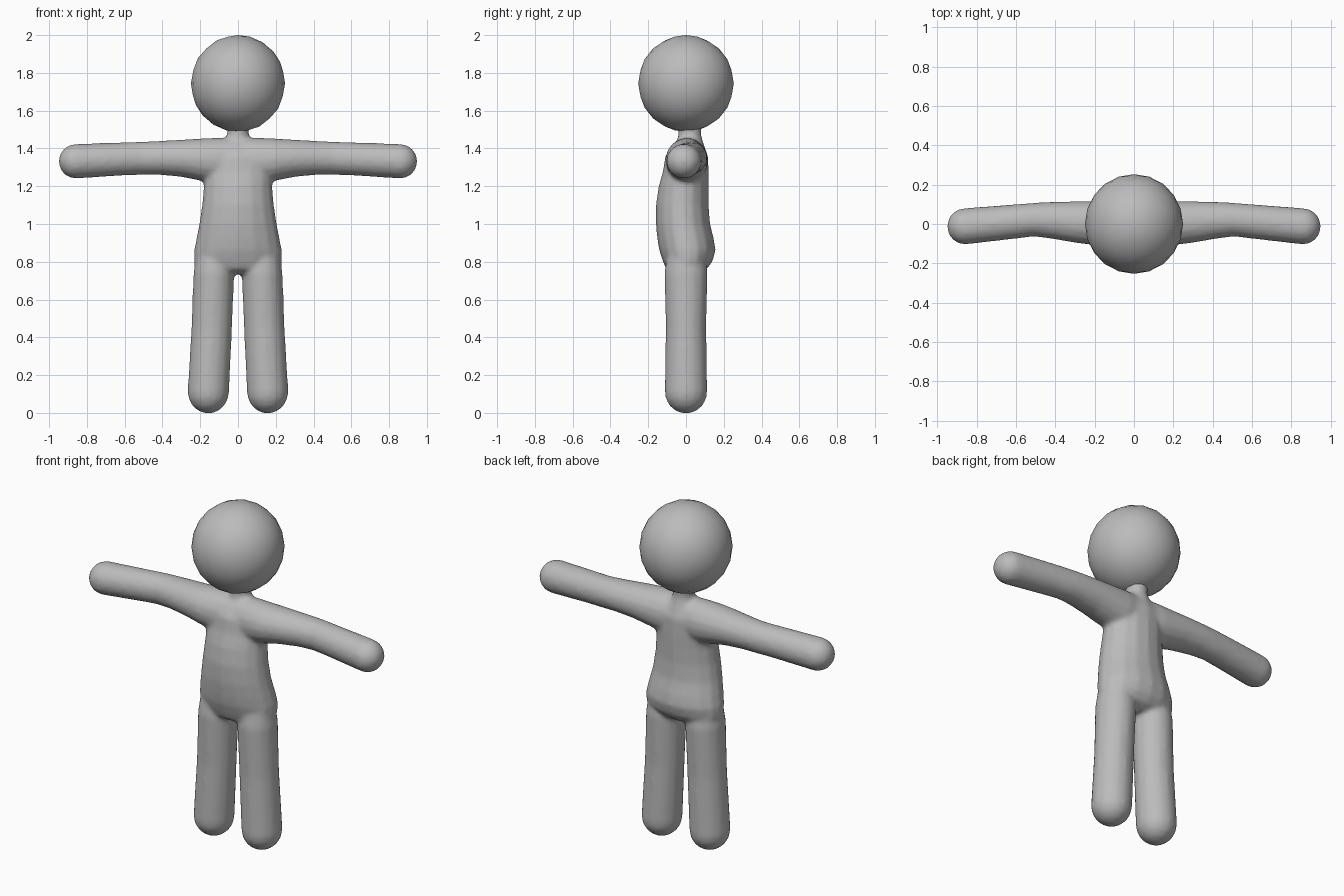
import bpy, bmesh, math
from mathutils import Vector

if "Cube" in bpy.data.objects:
    bpy.data.objects.remove(bpy.data.objects["Cube"])

grey = bpy.data.materials.new("plain grey")
grey.diffuse_color = (0.5, 0.5, 0.5, 1)
grey.use_nodes = True
grey.node_tree.nodes["Principled BSDF"].inputs["Base Color"].default_value = grey.diffuse_color


def loft(bm, rings, axis, sides=16):
    """Skin elliptical rings (centre, half size u, half size v) along x or z."""
    u, v = (Vector((0, 1, 0)), Vector((0, 0, 1))) if axis == 'x' else (Vector((1, 0, 0)), Vector((0, 1, 0)))
    loops = []
    for c, a, b in rings:
        loops.append([bm.verts.new(Vector(c) + u * a * math.cos(t) + v * b * math.sin(t))
                      for t in (2 * math.pi * i / sides for i in range(sides))])
    for p, q in zip(loops, loops[1:]):
        for i in range(sides):
            j = (i + 1) % sides
            bm.faces.new((p[i], p[j], q[j], q[i]))
    bm.faces.new(loops[0][::-1])
    bm.faces.new(loops[-1])


def cap(centre, direction, a, b, length):
    """Rings of a rounded end, from the limb towards its tip."""
    return [(Vector(centre) + Vector(direction) * length * math.sin(t), a * math.cos(t), b * math.cos(t))
            for t in (math.radians(d) for d in (0, 20, 40, 58, 74, 86))]


bm = bmesh.new()

# Torso: z, half width, front y, back y
torso = [(0.735, 0.12, -0.06, 0.06), (0.76, 0.20, -0.105, 0.11), (0.80, 0.236, -0.122, 0.14),
         (0.86, 0.234, -0.142, 0.157), (0.92, 0.222, -0.152, 0.148), (1.00, 0.206, -0.16, 0.128),
         (1.10, 0.191, -0.16, 0.12), (1.20, 0.182, -0.145, 0.12), (1.28, 0.185, -0.122, 0.12),
         (1.36, 0.185, -0.11, 0.118), (1.42, 0.15, -0.07, 0.09), (1.45, 0.08, -0.03, 0.06)]
loft(bm, [((0, (f + b) / 2, z), w, (b - f) / 2) for z, w, f, b in torso], 'z')

# Neck
loft(bm, [((0, 0.02, 1.38), 0.09, 0.09), ((0, 0.02, 1.45), 0.066, 0.066),
          ((0, 0.02, 1.48), 0.056, 0.06), ((0, 0.02, 1.56), 0.07, 0.07)], 'z')

for s in (-1, 1):
    # Leg with rounded foot
    leg = [((s * 0.122, 0.0, 0.84), 0.10, 0.10), ((s * 0.128, 0.0, 0.74), 0.108, 0.115),
           ((s * 0.139, 0.0, 0.45), 0.108, 0.107)]
    loft(bm, leg + cap((s * 0.157, 0, 0.11), (0, 0, -1), 0.11, 0.113, 0.113), 'z')
    # Arm with rounded hand, bent at the elbow
    arm = [((0, 0.005, 1.338), 0.10, 0.12), ((s * 0.12, 0.005, 1.335), 0.112, 0.122),
           ((s * 0.20, 0.004, 1.341), 0.113, 0.112), ((s * 0.30, 0.01, 1.348), 0.106, 0.099),
           ((s * 0.42, 0.019, 1.35), 0.094, 0.09), ((s * 0.51, 0.022, 1.348), 0.086, 0.088),
           ((s * 0.60, 0.013, 1.345), 0.088, 0.088)]
    loft(bm, arm + cap((s * 0.86, -0.012, 1.332), (s, 0, 0), 0.093, 0.092, 0.089), 'x')

bmesh.ops.recalc_face_normals(bm, faces=bm.faces)
mesh = bpy.data.meshes.new("body")
bm.to_mesh(mesh)
bm.free()
body = bpy.data.objects.new("body", mesh)
bpy.context.collection.objects.link(body)
mesh.materials.append(grey)

# Fuse the limbs into one skin and soften the joints
fuse = body.modifiers.new("fuse", 'REMESH')
fuse.mode = 'VOXEL'
fuse.voxel_size = 0.012
fuse.use_smooth_shade = True
soften = body.modifiers.new("soften", 'SMOOTH')
soften.factor = 0.5
soften.iterations = 8

# Head
bpy.ops.mesh.primitive_ico_sphere_add(subdivisions=3, radius=0.253, location=(0, 0, 1.744))
head = bpy.context.object
head.name = "head"
head.scale = (0.985, 1, 1.012)
head.data.materials.append(grey)
bpy.ops.object.shade_smooth()
